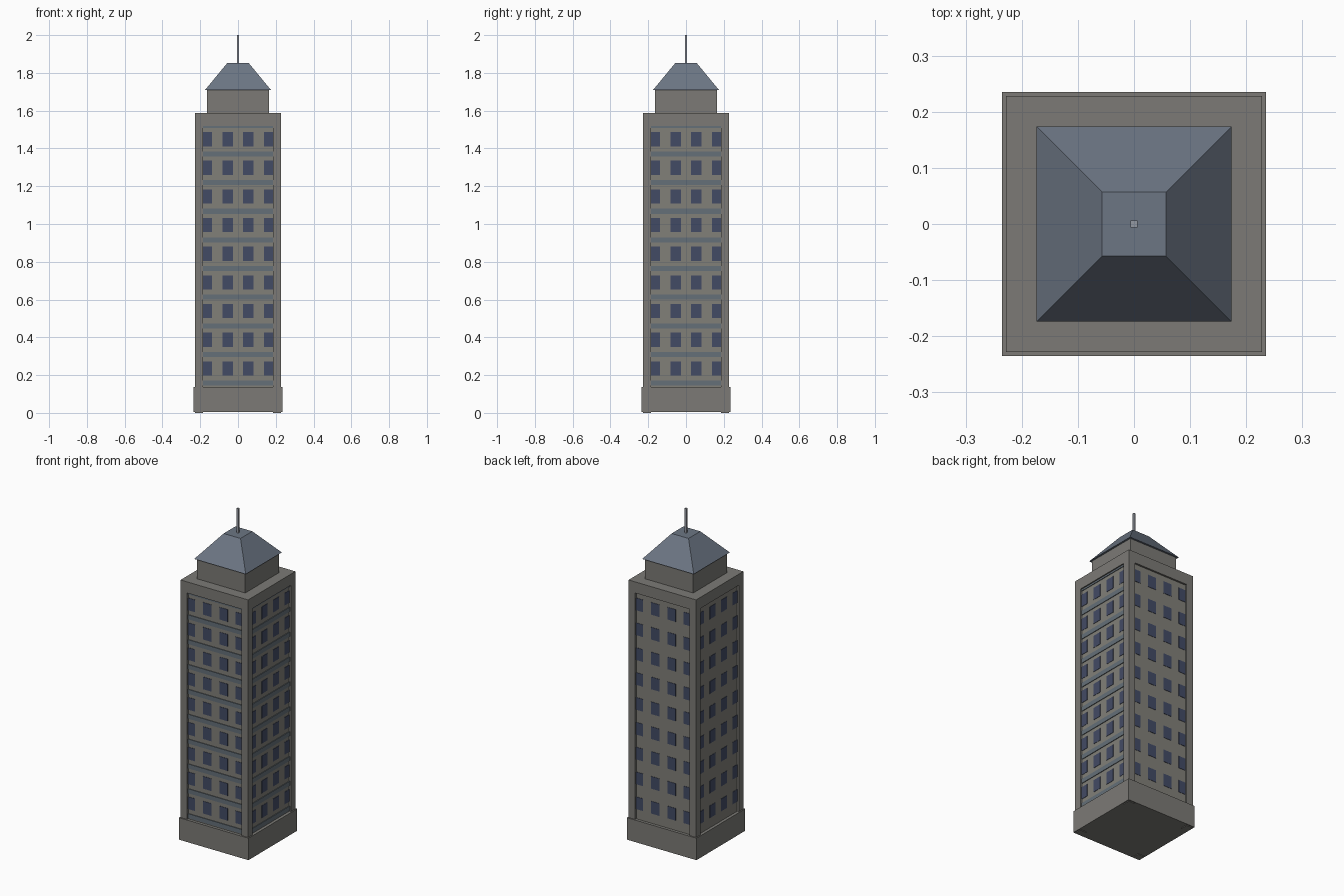
import bpy
import bmesh
from mathutils import Matrix
from math import pi

if "Cube" in bpy.data.objects:
    bpy.data.objects.remove(bpy.data.objects["Cube"])


def material(name, rgb):
    m = bpy.data.materials.new(name)
    m.diffuse_color = (*rgb, 1)
    m.use_nodes = True
    m.node_tree.nodes["Principled BSDF"].inputs["Base Color"].default_value = m.diffuse_color
    return m


STONE = material("stone", (0.20, 0.195, 0.18))
WALL = material("wall", (0.22, 0.215, 0.19))
GLASS = material("glass", (0.055, 0.07, 0.13))
BAND = material("band", (0.13, 0.16, 0.19))
ROOF = material("roof", (0.15, 0.18, 0.23))
METAL = material("metal", (0.30, 0.32, 0.36))


def add_box(bm, lo, hi, turn=0.0):
    """Box between two corners, turned about the tower axis."""
    size = [b - a for a, b in zip(lo, hi)]
    mid = [(a + b) / 2 for a, b in zip(lo, hi)]
    m = Matrix.Rotation(turn, 4, 'Z') @ Matrix.Translation(mid) @ Matrix.Diagonal((*size, 1))
    bmesh.ops.create_cube(bm, size=1, matrix=m)


def finish(name, bm, mat):
    mesh = bpy.data.meshes.new(name)
    bm.to_mesh(mesh)
    bm.free()
    mesh.materials.append(mat)
    bpy.context.collection.objects.link(bpy.data.objects.new(name, mesh))


def block(name, half, z0, z1, mat):
    bm = bmesh.new()
    add_box(bm, (-half, -half, z0), (half, half, z1))
    finish(name, bm, mat)


OUT, EDGE, CORE = 0.228, 0.184, 0.217     # frame face, frame inner edge, recessed wall
ROWS, STEP = 9, 0.1517

# Stacked body
block("plinth", 0.235, 0.004, 0.138, STONE)
block("recessed_walls", CORE, 0.13, 1.53, WALL)
block("cornice", OUT, 1.52, 1.588, STONE)
block("penthouse", 0.163, 1.588, 1.712, STONE)
block("mast", 0.006, 1.85, 2.0, METAL)

# Corner piers
bm = bmesh.new()
for k in range(4):
    add_box(bm, (EDGE, EDGE, 0), (OUT, OUT, 1.52), k * pi / 2)
finish("corner_piers", bm, STONE)

# Windows on all four sides, outer columns cut off by the piers
bm = bmesh.new()
for k in range(4):
    for row in range(ROWS):
        z = 0.198 + row * STEP
        for x in (-0.165, -0.055, 0.055, 0.165):
            x0, x1 = max(x - 0.028, -EDGE), min(x + 0.028, EDGE)
            add_box(bm, (x0, -CORE - 0.002, z), (x1, -CORE + 0.005, z + 0.075), k * pi / 2)
finish("windows", bm, GLASS)

# Floor bands on the front and right sides only
bm = bmesh.new()
for turn in (0, pi / 2):
    for row in range(ROWS + 1):
        z = 0.144 + row * STEP
        add_box(bm, (-EDGE, -CORE - 0.004, z), (EDGE, -CORE + 0.005, min(z + 0.027, 1.522)), turn)
finish("floor_bands", bm, BAND)

# Truncated pyramid roof
bm = bmesh.new()
bmesh.ops.create_cube(bm, size=2)
for v in bm.verts:
    top = v.co.z > 0
    s = 0.057 if top else 0.174
    v.co = (v.co.x * s, v.co.y * s, 1.852 if top else 1.71)
finish("roof", bm, ROOF)
